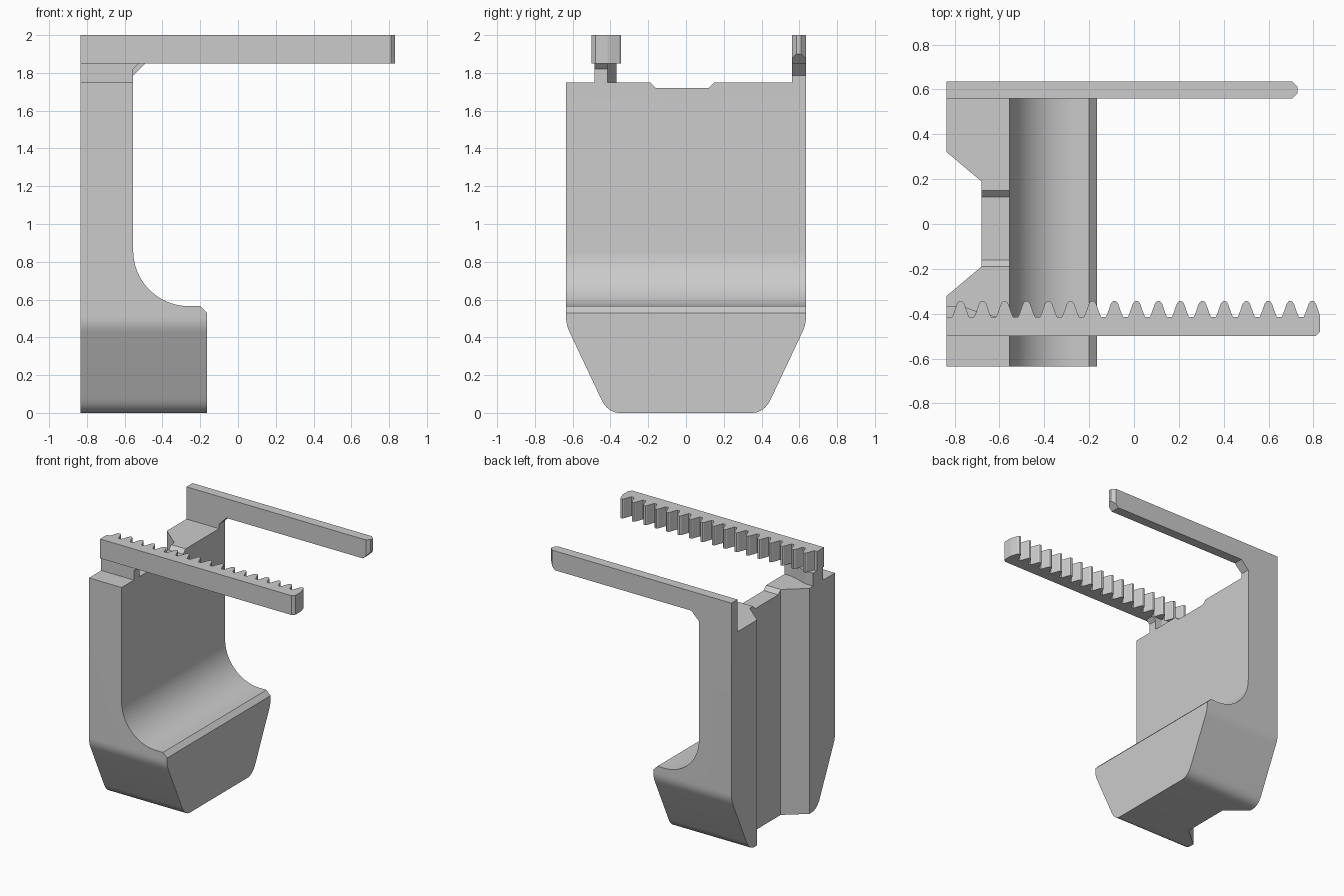
import bpy
import bmesh
from math import sin, cos, pi, radians
from mathutils import Vector

cube = bpy.data.objects.get("Cube")
if cube:
    bpy.data.objects.remove(cube)

GREY = (0.6, 0.6, 0.6, 1)
mat = bpy.data.materials.new("plain grey")
mat.use_nodes = True
mat.diffuse_color = GREY
mat.node_tree.nodes["Principled BSDF"].inputs["Base Color"].default_value = GREY


def prism(name, outline, axis, start, end):
    """Extrude a 2D outline along an axis; the outline uses the other two axes in order."""
    bm = bmesh.new()

    def place(p):
        co = list(p)
        co.insert("xyz".index(axis), start)
        return bm.verts.new(co)

    face = bm.faces.new([place(p) for p in outline])
    moved = bmesh.ops.extrude_face_region(bm, geom=[face])["geom"]
    shift = Vector([(end - start) * (a == axis) for a in "xyz"])
    bmesh.ops.translate(bm, vec=shift, verts=[g for g in moved if isinstance(g, bmesh.types.BMVert)])
    bmesh.ops.recalc_face_normals(bm, faces=bm.faces)
    mesh = bpy.data.meshes.new(name)
    bm.to_mesh(mesh)
    bm.free()
    mesh.materials.append(mat)
    obj = bpy.data.objects.new(name, mesh)
    bpy.context.collection.objects.link(obj)
    return obj


def cut(obj, tool, operation):
    mod = obj.modifiers.new("cut", "BOOLEAN")
    mod.object, mod.operation, mod.solver = tool, operation, "EXACT"
    bpy.context.view_layer.objects.active = obj
    bpy.ops.object.modifier_apply(modifier=mod.name)
    bpy.data.objects.remove(tool)


def rounded(before, corner, after, steps=8):
    """Curve that replaces a corner between two points."""
    a, b, c = Vector(before), Vector(corner), Vector(after)
    ts = [i / steps for i in range(steps + 1)]
    return [tuple(a * (1 - t) ** 2 + b * 2 * t * (1 - t) + c * t * t) for t in ts]


BACK, WALL, LIP = -0.835, -0.555, -0.165
HALF, TOP = 0.635, 1.75

# Hook body: side profile with a large fillet and chamfered lip
R = 0.295
arc = [(WALL + R - R * sin(a), 0.565 + R - R * cos(a))
       for a in (pi / 2 * i / 20 for i in range(21))]
body = prism("hook_body", [(BACK, -0.1), (LIP, -0.1), (LIP, 0.53), (-0.2, 0.565)]
             + arc + [(WALL, 1.9), (BACK, 1.9)], "y", -0.8, 0.8)

# Tapered foot and shallow dip in the top edge
flank = rounded((0.35, 0), (0.415, 0), (0.45, 0.075)) + rounded((0.615, 0.425), (HALF, 0.465), (HALF, 0.51))
outline = flank + [(HALF, TOP), (0.15, TOP), (0.12, 1.72), (-0.16, 1.72), (-0.19, TOP), (-HALF, TOP)]
outline += [(-y, z) for y, z in reversed(flank)]
cut(body, prism("envelope", outline, "x", -1, 0), "INTERSECT")

# Trapezoid channel down the back
cut(body, prism("channel", [(-0.93, -0.4), (-0.68, -0.19), (-0.68, 0.19), (-0.93, 0.4)],
                "z", -0.2, 2.2), "DIFFERENCE")

# Plain arm with chamfered tip
rail = prism("plain_arm", [(BACK, 0.56), (0.705, 0.56), (0.73, 0.585), (0.73, 0.61),
                           (0.705, HALF), (BACK, HALF)], "z", 1.85, 2)
cut(rail, prism("tip_cutter", [(0.67, 1.84), (0.8, 1.84), (0.8, 1.97)], "y", 0.5, 0.7), "DIFFERENCE")


# Posts with a small gusset under each arm
def post(name, gusset, y0, y1):
    return prism(name, [(BACK, TOP), (WALL, TOP), (WALL, 1.85 - gusset),
                        (WALL + gusset, 1.85), (BACK, 1.85)], "y", y0, y1)


post("plain_arm_post", 0.065, 0.56, HALF)
post("toothed_arm_post", 0.03, -0.485, -0.415)
prism("post_web", [(BACK, -0.415), (-0.61, -0.415), (-0.7, -0.39), (-0.765, -0.367),
                   (BACK, -0.367)], "z", TOP, 1.85)

# Toothed arm: one outline with a repeated tooth shape
ROOT, TIP, PITCH = -0.415, -0.343, 0.098
tooth = [(-0.038, ROOT), (-0.03, -0.395), (-0.016, -0.355), (-0.008, -0.345), (0, TIP)]
tooth += [(-x, y) for x, y in reversed(tooth[:-1])]
END = 0.83
teeth = []
for i in range(17):
    centre = -0.773 + PITCH * i
    teeth += [(min(centre + x, END - 0.0005 * (y == ROOT)), y) for x, y in tooth]
teeth[-1] = (END, ROOT)
prism("toothed_arm", [(BACK, ROOT)] + teeth
      + [(END, -0.48), (0.81, -0.5), (BACK, -0.5)], "z", 1.85, 2)

# Smooth curves, crisp edges
bpy.ops.object.select_all(action="DESELECT")
body.select_set(True)
bpy.context.view_layer.objects.active = body
bpy.ops.object.shade_smooth_by_angle(angle=radians(20))
